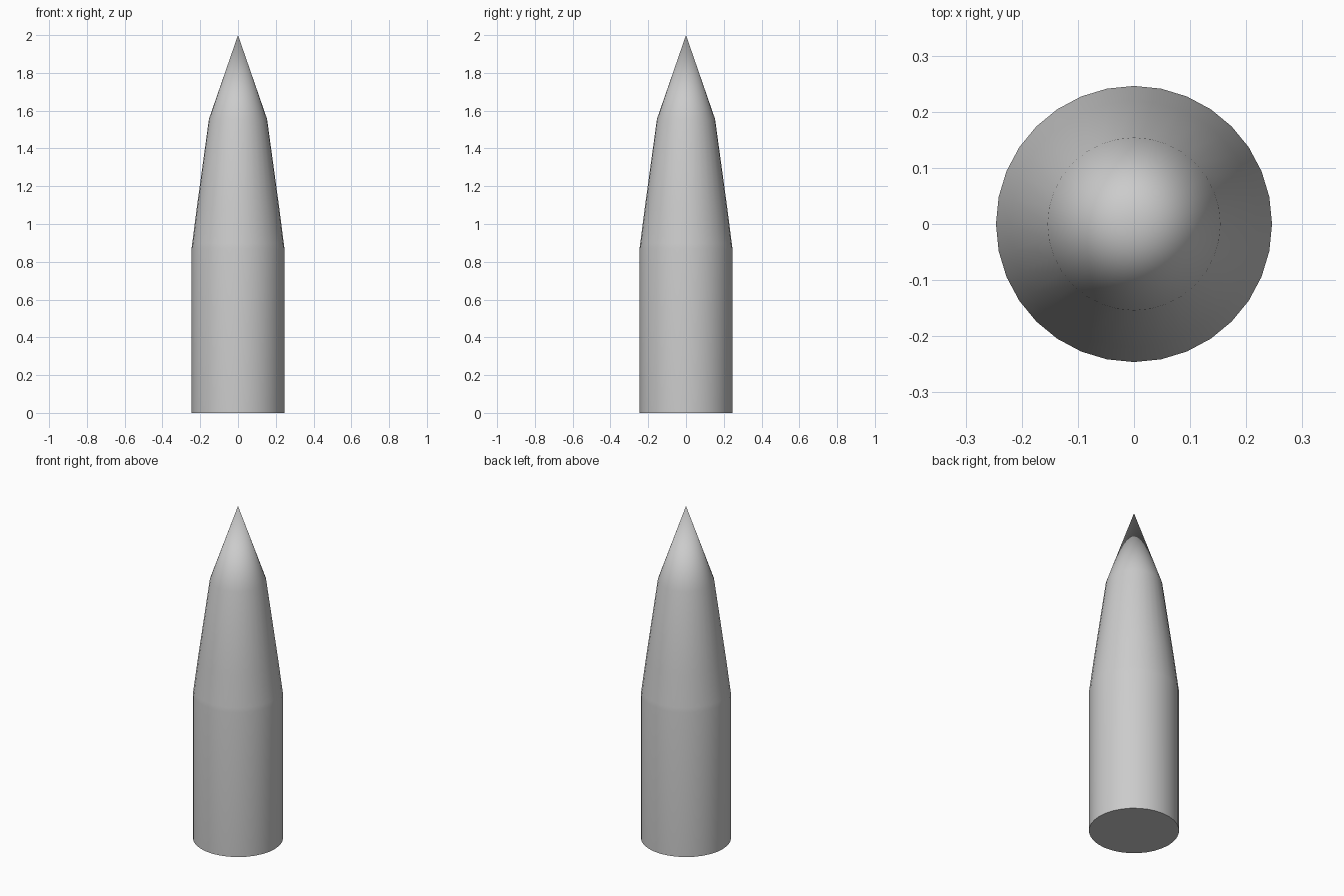
import bpy, bmesh
from math import cos, sin, tau

if "Cube" in bpy.data.objects:
    bpy.data.objects.remove(bpy.data.objects["Cube"])

SIDES = 32
# Radius and height of each ring, from the base up to the shoulders of the tip
PROFILE = [(0.246, 0.0), (0.246, 0.87), (0.242, 0.9), (0.219, 1.08), (0.154, 1.555)]
SHARP_RINGS = {0, 2}      # base rim and the seam between body and nose

bm = bmesh.new()
rings = [[bm.verts.new((r * cos(tau * i / SIDES), r * sin(tau * i / SIDES), z))
          for i in range(SIDES)] for r, z in PROFILE]
apex = bm.verts.new((0, 0, 2))

# Flat base
bm.faces.new(rings[0][::-1])

# Body and tapering nose
for low, high in zip(rings, rings[1:]):
    for i in range(SIDES):
        j = (i + 1) % SIDES
        bm.faces.new((low[i], low[j], high[j], high[i])).smooth = True

# Pointed tip
for i in range(SIDES):
    bm.faces.new((rings[-1][i], rings[-1][(i + 1) % SIDES], apex)).smooth = True

# Crisp base rim and seam
for k in SHARP_RINGS:
    for i in range(SIDES):
        bm.edges.get((rings[k][i], rings[k][(i + 1) % SIDES])).smooth = False

mesh = bpy.data.meshes.new("pointed_round")
bm.to_mesh(mesh)
bm.free()
bpy.context.collection.objects.link(bpy.data.objects.new("pointed_round", mesh))
